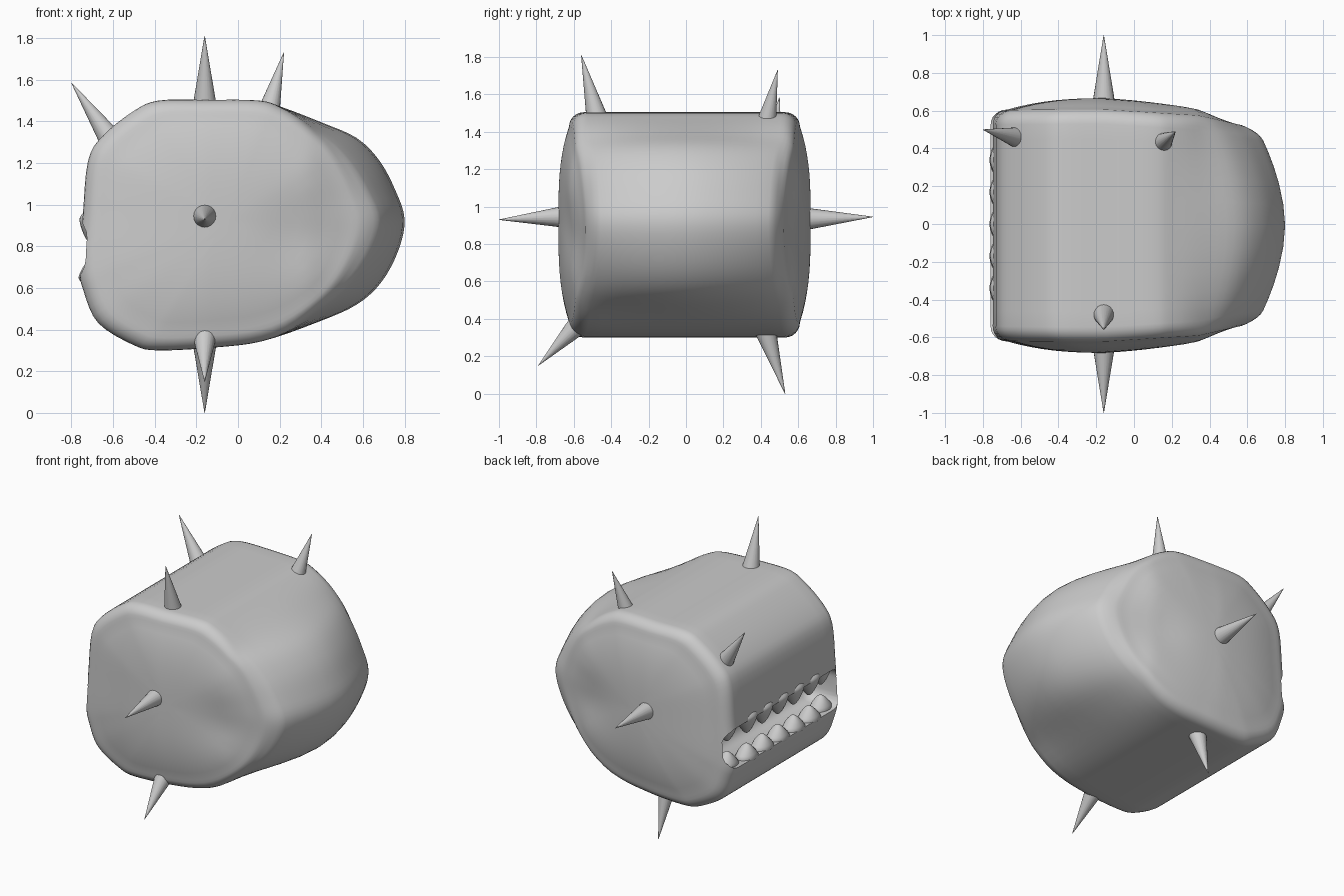
import bpy, bmesh, math
from mathutils import Vector

if "Cube" in bpy.data.objects:
    bpy.data.objects.remove(bpy.data.objects["Cube"])

# Side profile (x, z) of the block-shaped body
PROFILE = [(-0.745, 0.95), (-0.72, 1.21), (-0.65, 1.33), (-0.5, 1.45), (-0.38, 1.5),
           (-0.15, 1.503), (0.1, 1.5), (0.22, 1.465), (0.4, 1.395), (0.57, 1.32), (0.68, 1.21),
           (0.755, 1.07), (0.8, 0.93), (0.77, 0.78), (0.69, 0.63), (0.57, 0.52),
           (0.38, 0.435), (0.12, 0.345), (-0.1, 0.315), (-0.38, 0.3), (-0.5, 0.325),
           (-0.67, 0.43), (-0.74, 0.58), (-0.762, 0.7)]
# Half width along x
WIDTH = [(-0.8, 0.67), (-0.4, 0.675), (-0.16, 0.675), (0.2, 0.65), (0.4, 0.64), (0.6, 0.61), (0.85, 0.57)]
CX, CZ = -0.05, 0.92


def spline(points, steps):
    out, n = [], len(points)
    for i in range(n):
        a, b, c, d = (Vector(points[(i + k) % n]) for k in (-1, 0, 1, 2))
        for s in range(steps):
            t = s / steps
            out.append(0.5 * (2 * b + (c - a) * t + (2 * a - 5 * b + 4 * c - d) * t * t
                              + (3 * b - a - 3 * c + d) * t ** 3))
    return out


def half_width(x):
    for (x0, w0), (x1, w1) in zip(WIDTH, WIDTH[1:]):
        if x <= x1:
            t = max(0, (x - x0) / (x1 - x0))
            return w0 + (w1 - w0) * t
    return WIDTH[-1][1]


def smoothstep(t):
    t = min(1, max(0, t))
    return t * t * (3 - 2 * t)


def surface(p, s, f, drop, side):
    """Point at ring scale s; f is the share of the width, drop the corner loss."""
    x, z = CX + (p.x - CX) * s, CZ + (p.y - CZ) * s
    y = f * (half_width(x) * (1 - 0.13 * min(s, 0.87) ** 3) - drop)
    # rear end narrows towards its corners
    pull = (min(y, 0.52) / 0.5) ** 1.8 * smoothstep((x - 0.15) / 0.6)
    x -= 0.14 * pull
    z = CZ + (z - CZ) * (1 - 0.1 * pull)
    # shallow dent in the flank
    dent = 0.035 * math.exp(-((x - 0.32) ** 2 + (z - 0.85) ** 2) / 0.04)
    y -= dent * (1 if f == 1 and s < 0.99 else 0)
    return (x, side * y - 0.008, z)


def finish(bm, name, angle=40):
    bmesh.ops.recalc_face_normals(bm, faces=bm.faces)
    me = bpy.data.meshes.new(name)
    bm.to_mesh(me)
    bm.free()
    ob = bpy.data.objects.new(name, me)
    bpy.context.collection.objects.link(ob)
    smooth(ob, angle)
    return ob


def smooth(ob, angle):
    bpy.ops.object.select_all(action='DESELECT')
    ob.select_set(True)
    bpy.context.view_layer.objects.active = ob
    bpy.ops.object.shade_smooth_by_angle(angle=math.radians(angle))


# Body: rings from one flank centre, over the rounded rim, to the other flank
half = [(s / 10 * 0.87, 1, 0) for s in range(1, 11)]
for k in range(1, 7):
    a = math.pi / 2 * k / 6
    half.append((0.87 + 0.13 * math.sin(a), 1, 0.08 * (1 - math.cos(a))))
half += [(1, f, 0.08) for f in (0.85, 0.7, 0.5, 0.25)]
rings = [(r, 1) for r in half] + [((1, 0, 0.08), 1)] + [(r, -1) for r in reversed(half)]
outline = spline(PROFILE, 4)
bm = bmesh.new()
loops = [[bm.verts.new(surface(p, *r, side)) for p in outline] for r, side in rings]
n = len(outline)
for a, b in zip(loops, loops[1:]):
    for i in range(n):
        j = (i + 1) % n
        bm.faces.new((a[i], a[j], b[j], b[i]))
for loop, side in ((loops[0], 1), (loops[-1], -1)):
    c = bm.verts.new(surface(outline[0], 0, 1, 0, side))
    for i in range(n):
        bm.faces.new((loop[i], loop[(i + 1) % n], c))
body = finish(bm, "body")

# Mouth cavity cut into the -x end
bm = bmesh.new()
bmesh.ops.create_cube(bm, size=1)
for v in bm.verts:
    v.co = Vector((v.co.x * 0.5 - 0.75, v.co.y * 1.2, v.co.z * 0.27 + 0.785))
bmesh.ops.bevel(bm, geom=bm.edges[:], offset=0.08, segments=4, profile=0.5, affect='EDGES')
cutter = finish(bm, "mouth_cutter")
cutter.hide_render = True
mod = body.modifiers.new("mouth", 'BOOLEAN')
mod.operation, mod.object, mod.solver = 'DIFFERENCE', cutter, 'EXACT'
bpy.context.view_layer.objects.active = body
bpy.ops.object.modifier_apply(modifier="mouth")
bpy.data.objects.remove(cutter)
smooth(body, 40)


def cone(name, base, tip, radius, sink=0.05):
    base, tip = Vector(base), Vector(tip)
    d = (tip - base).normalized()
    base = base - d * sink
    bm = bmesh.new()
    bmesh.ops.create_cone(bm, cap_ends=True, segments=20, radius1=radius,
                          radius2=0.001, depth=(tip - base).length)
    rot = d.to_track_quat('Z', 'Y')
    for v in bm.verts:
        v.co = rot @ v.co + (base + tip) / 2
    return finish(bm, name, 50)


def tooth(name, x, y, z, height):
    """Rounded tooth swelling out of the lip at z; negative height points down."""
    bm = bmesh.new()
    bmesh.ops.create_uvsphere(bm, u_segments=16, v_segments=12, radius=1)
    for v in bm.verts:
        k = v.co.z
        w = 1 - 0.3 * max(0, k)
        v.co = Vector((x + v.co.x * w * 0.066, y + v.co.y * (w - 0.3 * max(0, k)) * 0.09,
                       z + height * (k if k > 0 else 0.4 * k)))
    return finish(bm, name, 60)


# Teeth along both lips
for i in range(7):
    y = -0.51 + 0.17 * i
    x = -0.69 + (0.03 if i in (0, 6) else 0)
    tooth("upper_tooth", x - 0.006, y, 0.925, -0.12)
    tooth("lower_tooth", x - 0.01, y, 0.65, 0.085)

# Spikes: base centre, tip, radius
SPIKES = [((-0.16, -0.48, 1.49), (-0.16, -0.56, 1.81), 0.063),
          ((-0.63, 0.46, 1.34), (-0.8, 0.5, 1.585), 0.06),
          ((0.155, 0.435, 1.475), (0.22, 0.49, 1.73), 0.057),
          ((-0.16, 0.66, 0.935), (-0.16, 1.0, 0.945), 0.065),
          ((-0.16, -0.66, 0.945), (-0.16, -1.0, 0.93), 0.065),
          ((-0.16, -0.59, 0.355), (-0.16, -0.79, 0.15), 0.063),
          ((-0.16, 0.43, 0.32), (-0.16, 0.53, 0.0), 0.063)]
for base, tip, r in SPIKES:
    cone("spike", base, tip, r)
